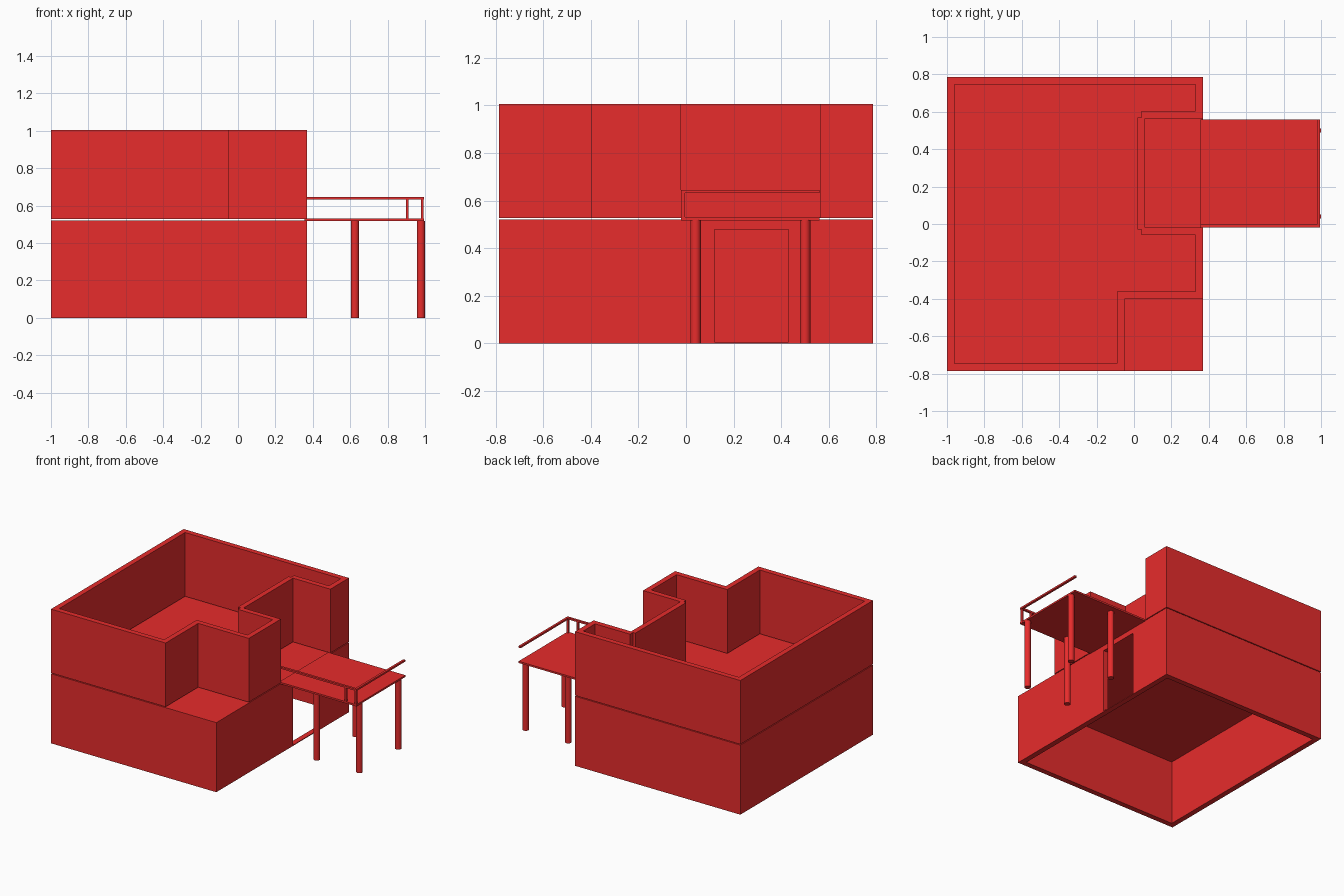
import bpy, bmesh
from mathutils import Vector

if "Cube" in bpy.data.objects:
    bpy.data.objects.remove(bpy.data.objects["Cube"])

red = bpy.data.materials.new("red")
red.diffuse_color = (0.8, 0.025, 0.025, 1)
red.use_nodes = True
red.node_tree.nodes["Principled BSDF"].inputs["Base Color"].default_value = red.diffuse_color


def finish(name, bm):
    bmesh.ops.recalc_face_normals(bm, faces=bm.faces)
    mesh = bpy.data.meshes.new(name)
    bm.to_mesh(mesh)
    bm.free()
    ob = bpy.data.objects.new(name, mesh)
    bpy.context.collection.objects.link(ob)
    mesh.materials.append(red)
    return ob


def box(name, x0, x1, y0, y1, z0, z1):
    bm = bmesh.new()
    bmesh.ops.create_cube(bm, size=1)
    for v in bm.verts:
        v.co = Vector(((x0 + x1) / 2 + v.co.x * (x1 - x0),
                       (y0 + y1) / 2 + v.co.y * (y1 - y0),
                       (z0 + z1) / 2 + v.co.z * (z1 - z0)))
    return finish(name, bm)


def wall_ring(name, outer, inner, z0, z1):
    """Extrude the area between two matching closed outlines."""
    bm = bmesh.new()
    rings = [[[bm.verts.new((x, y, z)) for x, y in loop] for z in (z0, z1)]
             for loop in (outer, inner)]
    (ob, ot), (ib, it) = rings
    n = len(outer)
    for i in range(n):
        j = (i + 1) % n
        for a, b in ((ob, ot), (ot, it), (it, ib), (ib, ob)):
            bm.faces.new((a[i], a[j], b[j], b[i]))
    return finish(name, bm)


def rect(x0, x1, y0, y1):
    return [(x0, y0), (x1, y0), (x1, y1), (x0, y1)]


# Ground floor: walls, doorway, roof slab
lower = wall_ring("ground_floor_walls", rect(-1, 0.37, -0.785, 0.785),
                  rect(-0.96, 0.33, -0.745, 0.745), 0, 0.48)
cutter = box("doorway_cutter", 0.28, 0.42, 0.12, 0.43, 0.006, 0.479)
cutter.hide_render = True
cutter.hide_set(True)
mod = lower.modifiers.new("doorway", 'BOOLEAN')
mod.object = cutter
mod.operation = 'DIFFERENCE'
mod.solver = 'EXACT'
box("floor_slab", -1, 0.37, -0.785, 0.785, 0.48, 0.521)

# Upper floor walls, stepped around the balcony recess and front terrace
outer = [(-1, 0.785), (-1, -0.785), (-0.05, -0.785), (-0.05, -0.40),
         (0.37, -0.40), (0.37, -0.02), (0.06, -0.02), (0.06, -0.02 + 0.01),
         (0.06, 0.0), (0.06, 0.545), (0.06, 0.555), (0.06, 0.565),
         (0.37, 0.565), (0.37, 0.785)]
inner = [(-0.96, 0.745), (-0.96, -0.745), (-0.09, -0.745), (-0.09, -0.36),
         (0.33, -0.36), (0.33, -0.06), (0.04, -0.06), (0.04, -0.03),
         (0.02, -0.03), (0.02, 0.57), (0.04, 0.57), (0.04, 0.605),
         (0.33, 0.605), (0.33, 0.745)]
wall_ring("upper_floor_walls", outer, inner, 0.527, 1.005)

# Balcony deck
box("balcony_deck", 0.355, 0.995, -0.02, 0.56, 0.517, 0.53)

# Round columns under the deck
for x in (0.625, 0.978):
    for y in (0.04, 0.5):
        bm = bmesh.new()
        bmesh.ops.create_cone(bm, cap_ends=True, segments=24,
                              radius1=0.022, radius2=0.022, depth=0.518)
        bmesh.ops.translate(bm, verts=bm.verts, vec=(x, y, 0.259))
        for f in bm.faces:
            f.smooth = len(f.verts) == 4
        for e in bm.edges:
            e.smooth = all(f.smooth for f in e.link_faces)
        finish("balcony_column", bm)

# Handrails and posts
box("side_handrail", 0.355, 0.995, -0.02, -0.003, 0.632, 0.645)
box("end_handrail", 0.978, 0.995, -0.003, 0.56, 0.632, 0.645)
for x in (0.897, 0.978):
    box("railing_post", x, x + 0.014, -0.02, -0.004, 0.53, 0.632)
